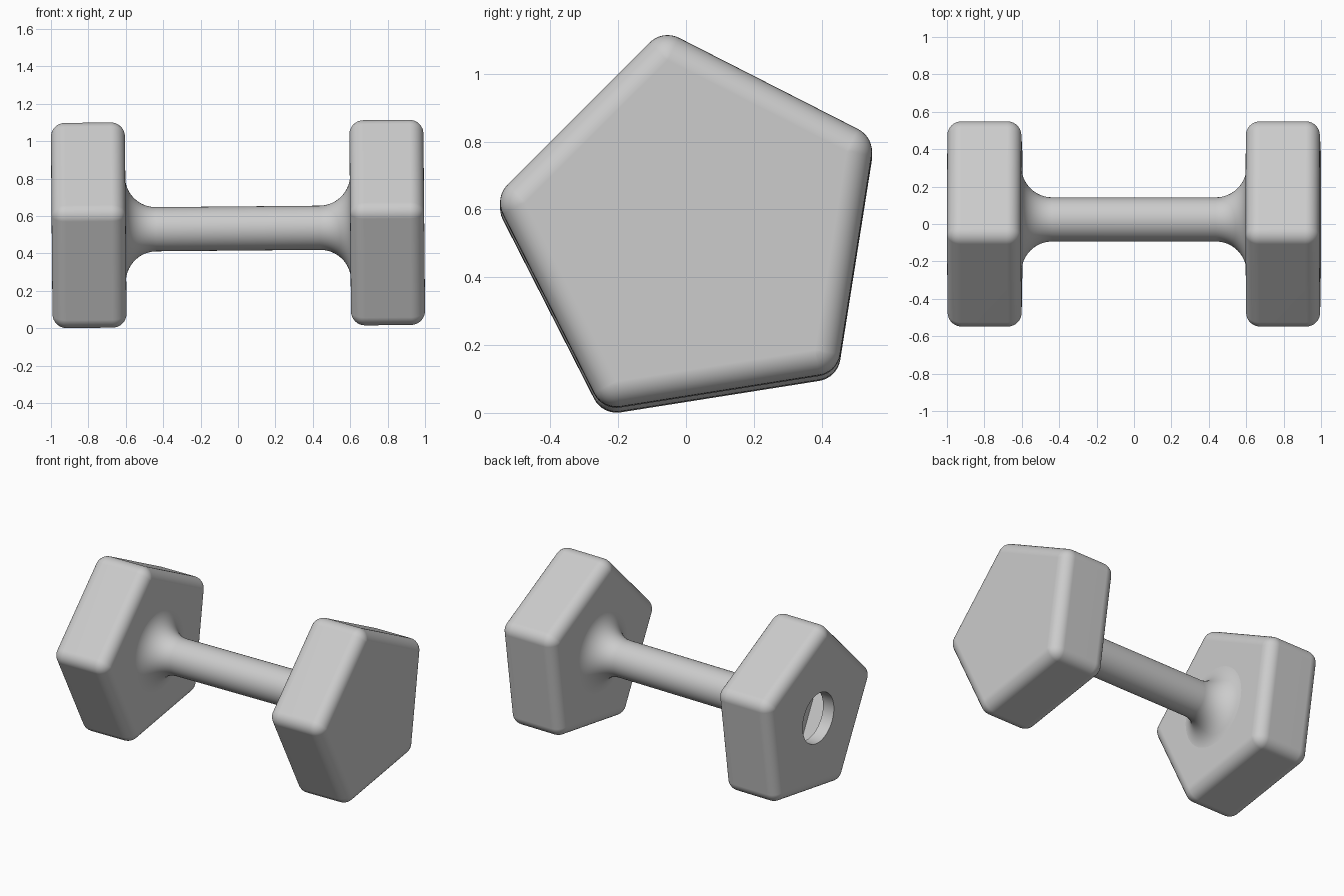
import bpy, bmesh
from math import sin, cos, pi, radians
from mathutils import Matrix

cube = bpy.data.objects.get("Cube")
if cube:
    bpy.data.objects.remove(cube, do_unlink=True)

# The whole weight sits with a very slight lean
PLACE = Matrix.Translation((0, 0.0245, 0.533)) @ Matrix.Rotation(-0.009, 4, 'Y')
HEAD_X, HALF, ROUND = 0.798, 0.198, 0.075
GRIP_R, FLARE, HOLE_R, WALL = 0.118, 0.165, 0.165, 0.08
CORE_R = 0.504

grey = bpy.data.materials.new("plain_grey")
grey.use_nodes = True
grey.diffuse_color = (0.6, 0.6, 0.6, 1)
grey.node_tree.nodes["Principled BSDF"].inputs["Base Color"].default_value = (0.6, 0.6, 0.6, 1)


def loft(name, rings):
    """Skin a row of equal-length point rings and cap both ends."""
    bm = bmesh.new()
    loops = [[bm.verts.new(p) for p in ring] for ring in rings]
    n = len(loops[0])
    for a, b in zip(loops, loops[1:]):
        for i in range(n):
            j = (i + 1) % n
            bm.faces.new((a[i], a[j], b[j], b[i]))
    bm.faces.new(loops[0])
    bm.faces.new(loops[-1])
    bmesh.ops.remove_doubles(bm, verts=bm.verts, dist=1e-5)
    bmesh.ops.recalc_face_normals(bm, faces=bm.faces)
    bm.transform(PLACE)
    mesh = bpy.data.meshes.new(name)
    bm.to_mesh(mesh)
    bm.free()
    mesh.materials.append(grey)
    ob = bpy.data.objects.new(name, mesh)
    bpy.context.collection.objects.link(ob)
    return ob


def circle(x, r, n=64):
    return [(x, r * cos(2 * pi * i / n), r * sin(2 * pi * i / n)) for i in range(n)]


def pentagon(x, core, r, steps=8):
    """Pentagon with corner arcs of radius r around the core corners."""
    pts = []
    for k in range(5):
        mid = radians(27 + 72 * k)
        for s in range(steps + 1):
            a = mid + radians(72) * (s / steps - 0.5)
            pts.append((x, core * cos(mid) + r * cos(a), core * sin(mid) + r * sin(a)))
    return pts


def rounded_block(name, x, half, core, r, steps=8):
    """Pentagonal block with every edge rounded to radius r."""
    rings = []
    for side in (-1, 1):
        for s in range(steps + 1):
            t = pi / 2 * (1 - s / steps if side < 0 else s / steps)
            rings.append(pentagon(x + side * (half - r + r * sin(t)), core, r * cos(t)))
    return loft(name, rings)


def cut(ob, cutter):
    cutter.hide_render = True
    mod = ob.modifiers.new("cut", 'BOOLEAN')
    mod.object, mod.operation, mod.solver = cutter, 'DIFFERENCE', 'EXACT'
    bpy.context.view_layer.objects.active = ob
    bpy.ops.object.modifier_apply(modifier=mod.name)
    bpy.data.objects.remove(cutter, do_unlink=True)


# Heads
left_head = rounded_block("left_head", HEAD_X, HALF, CORE_R, ROUND)
right_head = rounded_block("right_head", -HEAD_X, HALF, CORE_R, ROUND)

# Hollow inside of the right head, opened by a round filling hole
cut(right_head, rounded_block("cavity_cutter", -HEAD_X, HALF - WALL, CORE_R - 0.01, 0.004, 2))
cut(right_head, loft("hole_cutter", [circle(-1.1, HOLE_R), circle(-0.85, HOLE_R)]))

# Grip with a flared fillet at each end
face_x = HEAD_X - HALF
flare = []
for s in range(17):
    t = pi / 2 * s / 16
    flare.append((face_x + 0.002 - FLARE * (1 - cos(t)),
                  GRIP_R + FLARE * (1 - sin(t))))
profile = [(-x, r) for x, r in flare] + flare[::-1]
handle = loft("handle", [circle(x, r) for x, r in profile])

# Smooth shading with flat main faces
for ob in (left_head, right_head, handle):
    bpy.ops.object.select_all(action='DESELECT')
    ob.select_set(True)
    bpy.context.view_layer.objects.active = ob
    bpy.ops.object.shade_smooth_by_angle(angle=radians(35))
    mod = ob.modifiers.new("even_shading", 'WEIGHTED_NORMAL')
    mod.keep_sharp = True
